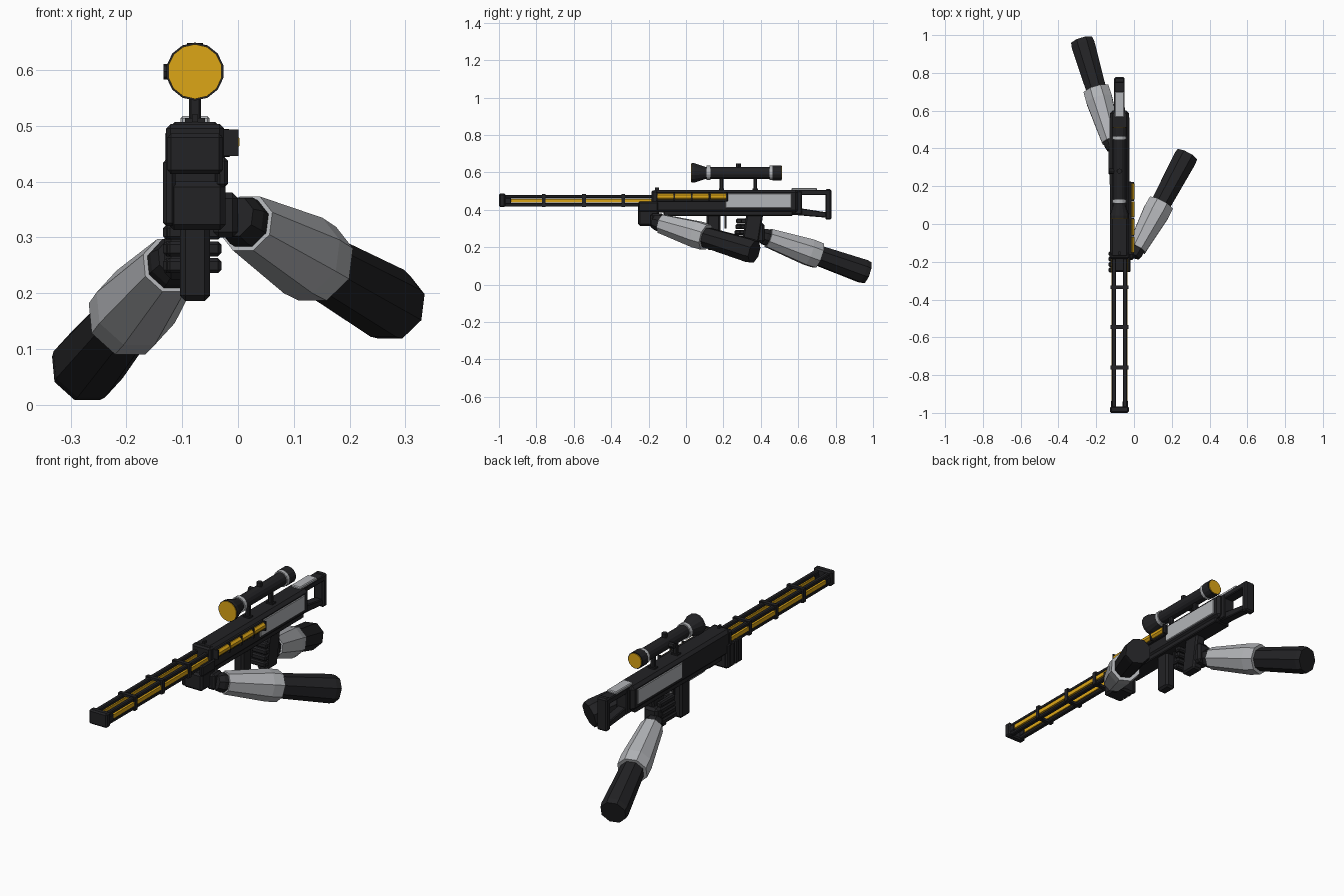
import bpy, bmesh, math
from mathutils import Vector

if "Cube" in bpy.data.objects:
    bpy.data.objects.remove(bpy.data.objects["Cube"])


def mat(name, rgb):
    m = bpy.data.materials.new(name)
    m.diffuse_color = (*rgb, 1)
    m.use_nodes = True
    m.node_tree.nodes["Principled BSDF"].inputs["Base Color"].default_value = m.diffuse_color
    return m


DARK = mat("dark", (0.016, 0.016, 0.018))
GOLD = mat("gold", (0.72, 0.38, 0.008))
LIGHT = mat("light_grey", (0.45, 0.46, 0.48))
CX = -0.077  # centre line of the rifle


def finish(name, bm, m, bevel=0.0):
    bmesh.ops.recalc_face_normals(bm, faces=bm.faces[:])
    me = bpy.data.meshes.new(name)
    bm.to_mesh(me)
    bm.free()
    ob = bpy.data.objects.new(name, me)
    bpy.context.collection.objects.link(ob)
    me.materials.append(m)
    if bevel:
        b = ob.modifiers.new("bevel", "BEVEL")
        b.width, b.segments = bevel, 1
    return ob


def box(name, x, y, z, m=DARK, bevel=0.004):
    """Box from (min, max) ranges on each axis."""
    bm = bmesh.new()
    bmesh.ops.create_cube(bm, size=1)
    for v in bm.verts:
        v.co = [r[0] if c < 0 else r[1] for c, r in zip(v.co, (x, y, z))]
    return finish(name, bm, m, bevel)


def mid(h, c=CX):
    return (c - h, c + h)


def lathe(name, p0, p1, profile, m=DARK, sides=8, twist=0.0):
    """Closed faceted solid along p0-p1; profile holds (fraction, radius)."""
    p0, p1 = Vector(p0), Vector(p1)
    q = (p1 - p0).to_track_quat('Z', 'Y')
    bm, rings = bmesh.new(), []
    for t, r in profile:
        rings.append([bm.verts.new(p0.lerp(p1, t) + q @ Vector((
            r * math.cos(math.tau * (i + twist) / sides),
            r * math.sin(math.tau * (i + twist) / sides), 0))) for i in range(sides)])
    for a, b in zip(rings, rings[1:]):
        for i in range(sides):
            j = (i + 1) % sides
            bm.faces.new((a[i], a[j], b[j], b[i]))
    bm.faces.new(rings[0])
    bm.faces.new(rings[-1])
    return finish(name, bm, m)


def extrude_x(name, pts, half, m=DARK, bevel=0.004):
    """Side profile of (y, z) points extruded across the rifle."""
    bm = bmesh.new()
    f = bm.faces.new([bm.verts.new((CX - half, y, z)) for y, z in pts])
    r = bmesh.ops.extrude_face_region(bm, geom=[f])
    bmesh.ops.translate(bm, vec=(2 * half, 0, 0),
                        verts=[v for v in r["geom"] if isinstance(v, bmesh.types.BMVert)])
    return finish(name, bm, m, bevel)


# Receiver, with a narrower lower step and light side panels
box("receiver", mid(0.05), (-0.18, 0.60), (0.385, 0.507), bevel=0.014)
box("receiver_underside", mid(0.042), (-0.12, 0.57), (0.368, 0.40))
for s in (-1, 1):
    box("side_panel", mid(0.006, CX + s * 0.048), (0.21, 0.565), (0.41, 0.488), LIGHT, 0.003)
box("front_collar", mid(0.052), (-0.185, -0.15), (0.42, 0.503), bevel=0.008)
box("front_sight", mid(0.005), (-0.165, -0.145), (0.50, 0.52), bevel=0)

# Open-frame stock
box("stock_top_bar", mid(0.028), (0.58, 0.76), (0.478, 0.507))
extrude_x("stock_lower_bar", [(0.55, 0.375), (0.60, 0.41), (0.76, 0.385), (0.76, 0.357)], 0.022)
box("stock_front_post", mid(0.03), (0.57, 0.62), (0.375, 0.50))
box("butt_plate", mid(0.028), (0.745, 0.778), (0.347, 0.51), bevel=0.007)
box("cheek_rest", mid(0.026), (0.565, 0.70), (0.50, 0.517), LIGHT)

# Twin-rail barrel: dark rods above and below gold strips
for s in (-1, 1):
    for z in (0.426, 0.470):
        box("barrel_rod", mid(0.011, CX + s * 0.029), (-0.97, -0.16), (z - 0.009, z + 0.009))
    box("barrel_gold_strip", mid(0.012, CX + s * 0.031), (-0.935, -0.17), (0.438, 0.458), GOLD, 0)
    box("barrel_tip_side", mid(0.014, CX + s * 0.031), (-0.97, -0.935), (0.43, 0.465))
    for y in (-0.76, -0.545, -0.335):
        box("barrel_band_side", mid(0.008, CX + s * 0.039), (y - 0.01, y + 0.01), (0.417, 0.483), bevel=0)
for y in (-0.76, -0.545, -0.335):
    for z in (0.42, 0.478):
        box("barrel_band", mid(0.045), (y - 0.01, y + 0.01), (z - 0.006, z + 0.006), bevel=0)
box("muzzle_cap", mid(0.05), (-1.0, -0.965), (0.414, 0.486), bevel=0.007)

# Row of gold cells in a dark holder on the right side
box("cell_holder", (-0.03, -0.012), (-0.16, 0.225), (0.444, 0.494))
for i in range(4):
    y = -0.152 + i * 0.094
    lathe("gold_cell", (-0.014, y, 0.471), (-0.014, y + 0.084, 0.471), [(0, 0.018), (1, 0.018)], GOLD, 8, 0.5)
for i in range(5):
    y = -0.157 + i * 0.094
    box("cell_divider", (-0.03, 0.001), (y - 0.004, y + 0.004), (0.446, 0.493), bevel=0)

# Scope with bell, rings, lenses, knobs and mounts
SZ = 0.597
lathe("scope_tube", (CX, 0.03, SZ), (CX, 0.51, SZ),
      [(0, 0.052), (0.03, 0.052), (0.15, 0.033), (0.88, 0.033), (0.91, 0.041), (1, 0.041)], sides=14, twist=0.5)
lathe("front_lens", (CX, 0.027, SZ), (CX, 0.032, SZ), [(0, 0.049), (1, 0.049)], GOLD, 14, 0.5)
lathe("rear_lens", (CX, 0.508, SZ), (CX, 0.514, SZ), [(0, 0.036), (1, 0.036)], GOLD, 14, 0.5)
for y in (0.12, 0.457):
    lathe("scope_ring", (CX, y - 0.01, SZ), (CX, y + 0.01, SZ), [(0, 0.039), (1, 0.039)], LIGHT, 14, 0.5)
lathe("scope_top_knob", (CX, 0.28, SZ), (CX, 0.28, 0.648), [(0, 0.014), (1, 0.014)])
lathe("scope_side_knob", (CX, 0.28, SZ), (-0.133, 0.28, SZ), [(0, 0.014), (1, 0.014)])
for y in (0.19, 0.37):
    box("scope_mount", mid(0.011), (y - 0.01, y + 0.01), (0.50, 0.575))
    box("scope_mount_foot", mid(0.018), (y - 0.014, y + 0.014), (0.503, 0.514), bevel=0)

# Magazine, pistol grip and trigger
box("magazine", mid(0.027), (0.11, 0.185), (0.186, 0.39), bevel=0.01)
extrude_x("pistol_grip", [(0.325, 0.39), (0.415, 0.39), (0.385, 0.20), (0.295, 0.20)], 0.027, bevel=0.008)
box("trigger", mid(0.005), (0.205, 0.217), (0.30, 0.38), bevel=0)

# Rear hand wrapped round the grip
box("rear_palm", (-0.132, -0.055), (0.36, 0.42), (0.225, 0.33), bevel=0.012)
for i, z in enumerate((0.34, 0.31, 0.28, 0.25)):
    y = 0.282 - i * 0.004
    box("rear_finger", (-0.128, -0.03), (y - 0.014, y + 0.018), (z - 0.014, z + 0.013), bevel=0.006)
    box("rear_finger_side", (-0.134, -0.108), (y - 0.01, 0.39), (z - 0.014, z + 0.013), bevel=0.006)

# Front hand holding the fore-end from below
box("front_palm", (-0.125, -0.022), (-0.255, -0.145), (0.313, 0.40), bevel=0.01)
box("front_heel", (-0.045, 0.0), (-0.19, -0.12), (0.30, 0.38), bevel=0.01)
for i in range(4):
    y = -0.257 + i * 0.029
    box("front_finger", (-0.134, -0.112), (y, y + 0.026), (0.32, 0.44), bevel=0.006)
box("front_thumb", (-0.038, -0.018), (-0.255, -0.15), (0.39, 0.443), bevel=0.006)


# Arms: dark wrist, flared light cuff and dark sleeve
def arm(side, start, end, cuff):
    s, e = Vector(start), Vector(end)
    back = s - (e - s).normalized() * 0.045
    lathe(side + "_wrist", back, s.lerp(e, 0.1), [(0, 0.038), (0.25, 0.046), (1, 0.046)], DARK, 8, 0.5)
    lathe(side + "_cuff", s, s.lerp(e, cuff), [(0, 0.054), (0.8, 0.076), (1, 0.074)], LIGHT, 8, 0.5)
    lathe(side + "_sleeve", s.lerp(e, cuff - 0.05), e, [(0, 0.056), (0.92, 0.067), (1, 0.063)], DARK, 8, 0.5)


arm("front_arm", (0.015, -0.13, 0.325), (0.28, 0.365, 0.175), 0.48)
arm("rear_arm", (-0.12, 0.44, 0.25), (-0.275, 0.968, 0.064), 0.51)
